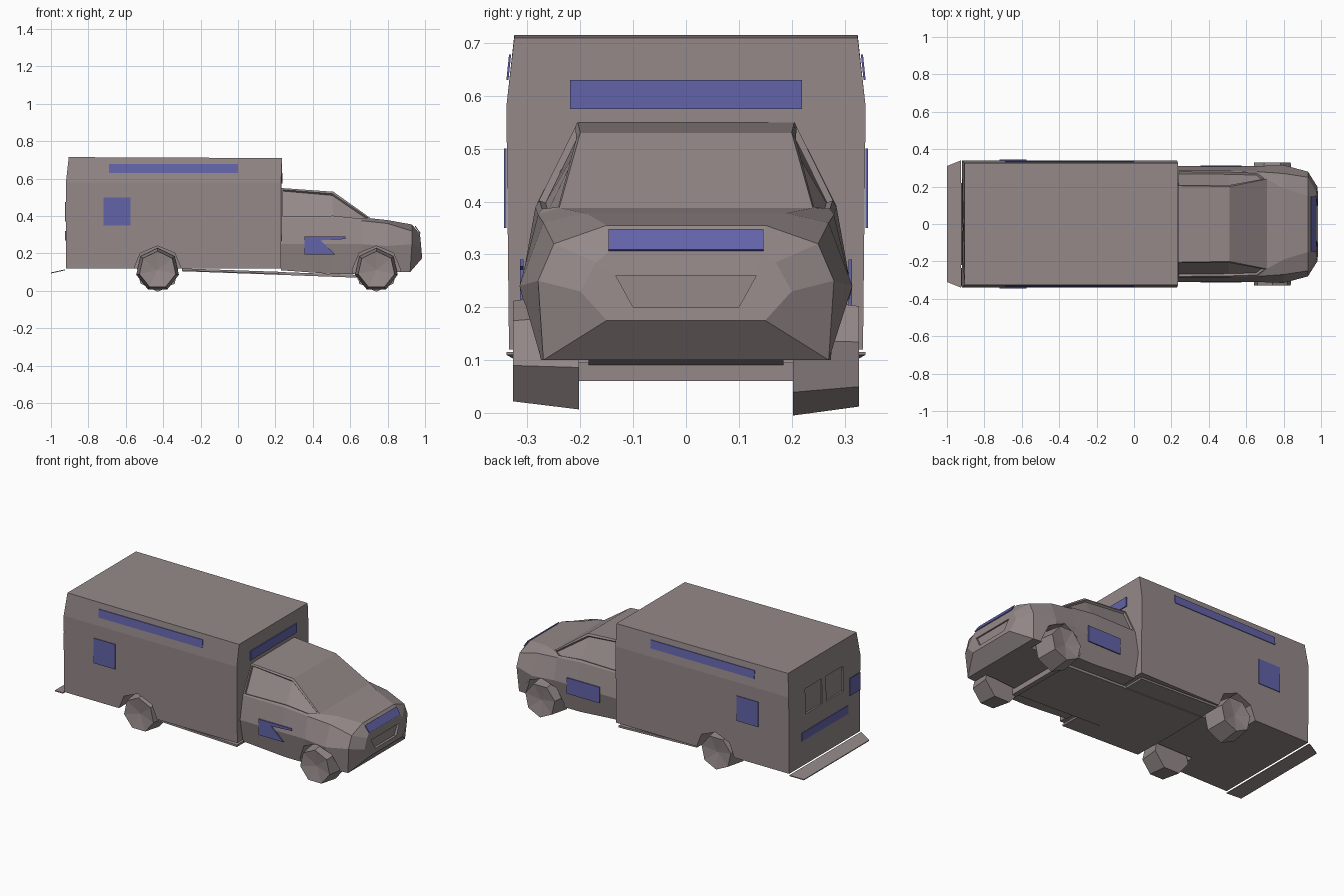
import bpy, bmesh, math
from mathutils import Vector, Matrix

if "Cube" in bpy.data.objects:
    bpy.data.objects.remove(bpy.data.objects["Cube"])


def material(name, rgb):
    m = bpy.data.materials.new(name)
    m.use_nodes = True
    m.diffuse_color = (*rgb, 1)
    m.node_tree.nodes["Principled BSDF"].inputs["Base Color"].default_value = (*rgb, 1)
    return m


TAUPE = material("taupe paint", (0.30, 0.25, 0.25))
BLUE = material("blue panel", (0.125, 0.125, 0.40))


def finish(bm, name, mat):
    bmesh.ops.recalc_face_normals(bm, faces=bm.faces)
    mesh = bpy.data.meshes.new(name)
    bm.to_mesh(mesh)
    bm.free()
    mesh.materials.append(mat)
    ob = bpy.data.objects.new(name, mesh)
    bpy.context.collection.objects.link(ob)
    return ob


def loft(stations):
    """Skin half sections (x, y, z), mirrored across y, with capped ends."""
    bm = bmesh.new()
    rings = []
    for half in stations:
        ring = half + [(x, -y, z) for x, y, z in reversed(half)]
        rings.append([bm.verts.new(p) for p in ring])
    n = len(rings[0])
    bands = [[bm.faces.new((a[i], a[(i + 1) % n], b[(i + 1) % n], b[i]))
              for i in range(n)] for a, b in zip(rings, rings[1:])]
    bm.faces.new(rings[0])
    bm.faces.new(rings[-1])
    bmesh.ops.recalc_face_normals(bm, faces=bm.faces)
    return bm, bands


def prism(name, pts, offset, mat):
    """Polygon extruded by an offset vector."""
    bm = bmesh.new()
    face = bm.faces.new([bm.verts.new(p) for p in pts])
    new = bmesh.ops.extrude_face_region(bm, geom=[face])["geom"]
    verts = [v for v in new if isinstance(v, bmesh.types.BMVert)]
    bmesh.ops.translate(bm, verts=verts, vec=Vector(offset))
    if len(bm.faces) < len(pts) + 2:
        bm.faces.new([v for v in bm.verts if v not in verts])
    return finish(bm, name, mat)


def cut(target, cutter):
    mod = target.modifiers.new("cut", "BOOLEAN")
    mod.operation, mod.solver, mod.object = "DIFFERENCE", "EXACT", cutter
    deps = bpy.context.evaluated_depsgraph_get()
    target.data = bpy.data.meshes.new_from_object(target.evaluated_get(deps))
    target.modifiers.clear()
    bpy.data.objects.remove(cutter)


def side_rect(x0, x1, z0, z1, y0, y1):
    return [(x0, y0, z0), (x1, y0, z0), (x1, y1, z1), (x0, y1, z1)]


def end_rect(x, y0, y1, z0, z1):
    return [(x, y0, z0), (x, y1, z0), (x, y1, z1), (x, y0, z1)]


# Rear box body
bm, _ = loft([
    [(-.92, .335, .12), (-.92, .34, .58), (-.905, .325, .715)],
    [(.23, .335, .12), (.23, .34, .58), (.235, .325, .71)],
])
box = finish(bm, "box_body", TAUPE)

# Cab with windshield, hood and tapered nose
bm, bands = loft([
    [(.23, .28, .11), (.23, .31, .25), (.23, .285, .39), (.23, .205, .55)],
    [(.51, .28, .09), (.51, .31, .25), (.51, .285, .39), (.51, .20, .53)],
    [(.66, .28, .09), (.66, .31, .25), (.66, .28, .375), (.71, .24, .388)],
    [(.80, .28, .10), (.80, .315, .24), (.80, .27, .36), (.80, .19, .378)],
    [(.92, .27, .10), (.93, .28, .25), (.93, .25, .32), (.93, .15, .355)],
    [(.985, .15, .175), (.98, .20, .23), (.975, .17, .285), (.972, .145, .305)],
])
# Recessed side windows
for k in (2, 4):
    bmesh.ops.inset_region(bm, faces=[bands[0][k], bands[1][k]], thickness=.014)
    bmesh.ops.inset_region(bm, faces=[bands[0][k], bands[1][k]], thickness=.003, depth=-.012)
cab = finish(bm, "cab", TAUPE)

# Grille recess
cut(cab, prism("grille_cutter",
               [(.968, -.133, .26), (.968, .133, .26), (.968, .10, .2), (.968, -.10, .2)],
               (.05, 0, 0), TAUPE))


# Wheels and their arches
def drum(r1, r2, depth, x, y, z, side, sides, hub):
    bm = bmesh.new()
    bmesh.ops.create_cone(bm, cap_ends=True, segments=sides,
                          radius1=r1, radius2=r2, depth=depth)
    if hub:
        caps = [f for f in bm.faces if len(f.verts) == sides and f.normal.z > .9]
        centre = bmesh.ops.poke(bm, faces=caps)["verts"]
        bmesh.ops.translate(bm, verts=centre, vec=(0, 0, -.015))
    bm.transform(Matrix.Translation((x, y * side, z))
                 @ Matrix.Rotation(-side * math.pi / 2, 4, "X"))
    return bm


for label, body, x in (("rear", box, -.43), ("front", cab, .74)):
    for word, side in (("left", 1), ("right", -1)):
        arch = finish(drum(.13, .13, .3, x, .335, .11, side, 8, False), "arch_cutter", TAUPE)
        cut(body, arch)
        wheel = drum(.117, .10, .125, x, .265, .112, side, 7, True)
        finish(wheel, f"{label}_{word}_wheel", TAUPE)

# Underfloor, sill plates and front crossmember
prism("underfloor", [(-.3, -.2, .105), (.65, -.2, .07), (.65, .2, .07), (-.3, .2, .105)],
      (0, 0, .015), TAUPE)
prism("box_sill", [(-.3, -.325, .108), (.22, -.325, .09), (.22, .325, .09), (-.3, .325, .108)],
      (0, 0, .012), TAUPE)
prism("front_crossmember", end_rect(.64, -.225, .225, .06, .095), (.03, 0, 0), TAUPE)

# Rear step
prism("rear_step", [(-1, -.31, .098), (-.925, -.34, .115), (-.925, .34, .115), (-1, .31, .098)],
      (0, 0, -.005), TAUPE)

# Blue panels on both sides of the box
for word, s in (("left", 1), ("right", -1)):
    out = (0, .004 * s, 0)
    prism(f"{word}_upper_stripe", side_rect(-.69, 0, .63, .678, .336 * s, .331 * s), out, BLUE)
    prism(f"{word}_square_panel", side_rect(-.72, -.575, .35, .50, .34 * s, .34 * s), out, BLUE)

# Blue door panels
prism("left_door_panel", side_rect(.355, .575, .195, .29, .308, .308), (0, .006, 0), BLUE)
outline = [(.355, .195), (.52, .195), (.44, .27), (.575, .277), (.575, .29), (.355, .29)]
prism("right_door_panel", [(x, -.308, z) for x, z in outline], (0, -.006, 0), BLUE)

# Blue panels on the box front, hood and rear
prism("box_front_panel", end_rect(.233, -.22, .22, .575, .63), (.006, 0, 0), BLUE)
prism("hood_panel", [(.972, -.147, .306), (.972, .147, .306), (.945, .147, .345), (.945, -.147, .345)],
      (.004, 0, .003), BLUE)
prism("rear_stripe", end_rect(-.92, -.22, .22, .27, .32), (-.004, 0, 0), BLUE)
prism("rear_corner_panel", end_rect(-.92, -.335, -.235, .37, .475), (-.004, 0, 0), BLUE)

# Rear door windows
for word, s in (("left", 1), ("right", -1)):
    cut(box, prism("window_cutter", end_rect(-.91, .02 * s, .18 * s, .42, .57),
                   (-.05, 0, 0), TAUPE))
